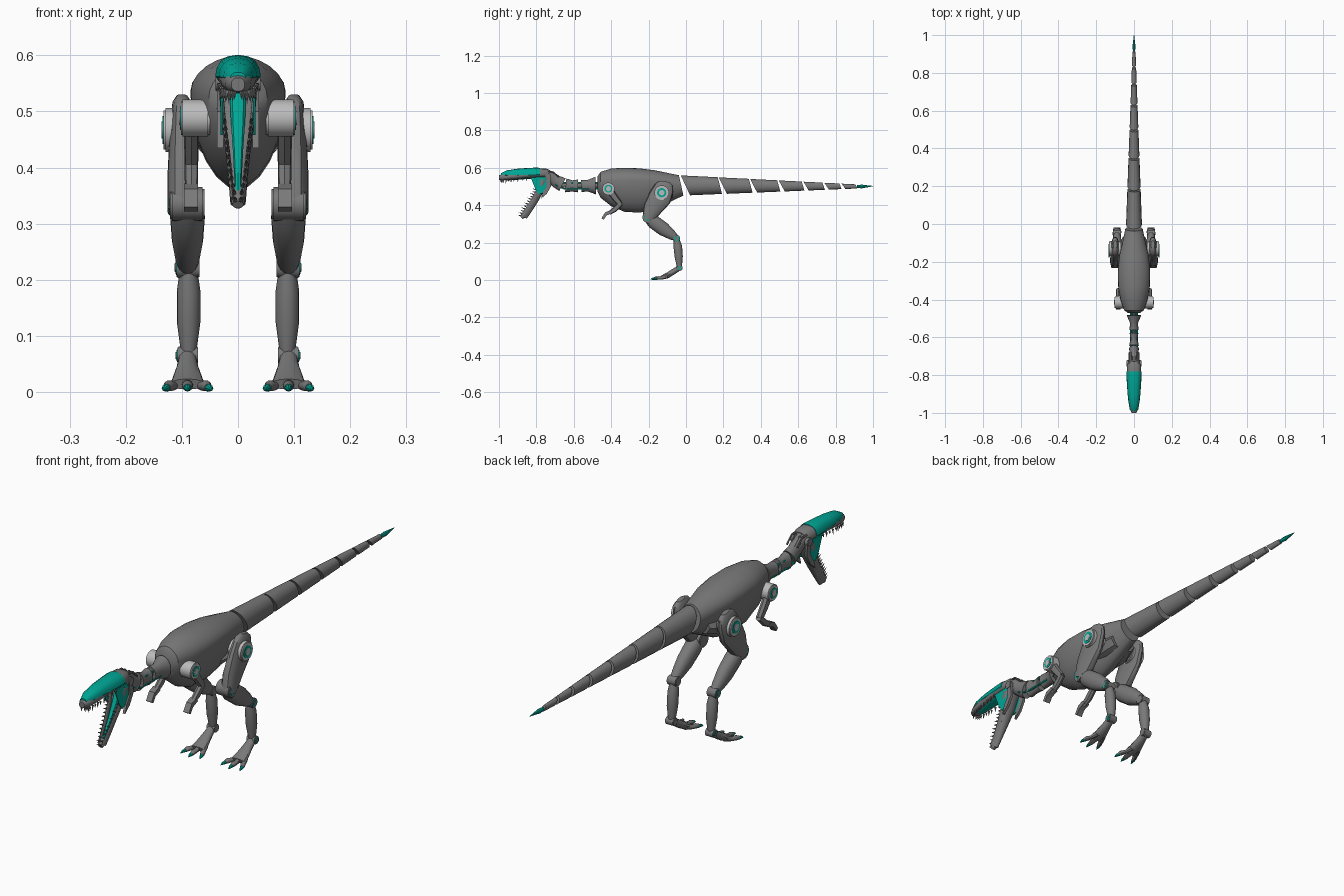
import bpy, bmesh, math
from mathutils import Vector, Matrix


def colour(name, rgb):
    m = bpy.data.materials.new(name)
    m.diffuse_color = (*rgb, 1)
    return m


teal = colour("teal", (0.0, 0.38, 0.30))
dark = colour("dark_grey", (0.19, 0.19, 0.19))
light = colour("light_grey", (0.5, 0.5, 0.5))


def finish(name, bm, mat, mirror, angle=35):
    bmesh.ops.recalc_face_normals(bm, faces=bm.faces)
    me = bpy.data.meshes.new(name)
    bm.to_mesh(me)
    bm.free()
    ob = bpy.data.objects.new(name, me)
    bpy.context.collection.objects.link(ob)
    me.materials.append(mat or dark)
    bpy.ops.object.select_all(action='DESELECT')
    ob.select_set(True)
    bpy.context.view_layer.objects.active = ob
    bpy.ops.object.shade_smooth_by_angle(angle=math.radians(angle))
    if mirror:
        ob.modifiers.new("mirror", 'MIRROR')
    return ob


def tube(name, secs, mat=None, mirror=False, n=16, p=1.0, flat=False):
    """Loft of sections (x, y, z, half width, up, down, slant) running along y/z."""
    bm = bmesh.new()
    rings = []
    for i, sec in enumerate(secs):
        x, y, z, rx, up = sec[:5]
        down = sec[5] if len(sec) > 5 else up
        slant = sec[6] if len(sec) > 6 else 0
        a, b = secs[max(i - 1, 0)], secs[min(i + 1, len(secs) - 1)]
        t = Vector((1, 0)) if flat else Vector((b[1] - a[1], b[2] - a[2])).normalized()
        ring = []
        for k in range(n):
            ang = 2 * math.pi * k / n
            c, s = math.cos(ang), math.sin(ang)
            h = s * (up if s > 0 else down)
            w = rx * math.copysign(abs(c) ** p, c)
            ring.append(bm.verts.new((x + w, y - t[1] * h - slant * s, z + t[0] * h)))
        rings.append(ring)
    for r0, r1 in zip(rings, rings[1:]):
        for k in range(n):
            bm.faces.new((r0[k], r0[(k + 1) % n], r1[(k + 1) % n], r1[k]))
    bm.faces.new(rings[0])
    bm.faces.new(rings[-1])
    return finish(name, bm, mat, mirror)


def plate(name, pts, x0, x1, mat=None):
    """Side profile (y, z) extruded across x, mirrored."""
    bm = bmesh.new()
    f = bm.faces.new([bm.verts.new((x0, y, z)) for y, z in pts])
    g = bmesh.ops.extrude_face_region(bm, geom=[f])['geom']
    bmesh.ops.translate(bm, verts=[v for v in g if isinstance(v, bmesh.types.BMVert)], vec=(x1 - x0, 0, 0))
    return finish(name, bm, mat, True)


def disc(name, y, z, r, x0, x1, mat=None):
    bm = bmesh.new()
    m = Matrix.Translation(((x0 + x1) / 2, y, z)) @ Matrix.Rotation(math.pi / 2, 4, 'Y')
    bmesh.ops.create_cone(bm, cap_ends=True, segments=24, radius1=r, radius2=r, depth=x1 - x0, matrix=m)
    caps = [e for f in bm.faces if len(f.verts) > 4 for e in f.edges]
    bmesh.ops.bevel(bm, geom=caps, offset=r * 0.1, segments=2, affect='EDGES')
    return finish(name, bm, mat, True)


def joint(name, y, z, r, x0, x1, mat=None):
    disc(name, y, z, r, x0, x1, mat)
    disc(name + "_ring", y, z, r * 0.7, x0 + 0.001, x1 + 0.0015, teal)
    disc(name + "_hub", y, z, r * 0.42, x0 + 0.001, x1 + 0.003, mat)


def teeth(name, path, d, count):
    """Row of cones along a (x, y, z) polyline, pointing along d."""
    bm = bmesh.new()
    rot = Vector(d).to_track_quat('Z', 'Y').to_matrix().to_4x4()
    for i in range(count):
        f = i / (count - 1) * (len(path) - 1)
        k = min(int(f), len(path) - 2)
        pos = Vector(path[k]).lerp(Vector(path[k + 1]), f - k)
        h = 0.024 if i % 2 else 0.017
        bmesh.ops.create_cone(bm, cap_ends=True, segments=6, radius1=0.0042, radius2=0, depth=h,
                              matrix=Matrix.Translation(pos + Vector(d).normalized() * h * 0.35) @ rot)
    finish(name, bm, None, True)


# Egg-shaped body: y, top, bottom, widest height, half width
body = [(-.472, .555, .47, .515, .03), (-.457, .578, .44, .525, .052), (-.40, .596, .395, .53, .072),
        (-.33, .60, .365, .535, .084), (-.25, .597, .36, .535, .085), (-.17, .587, .375, .53, .078),
        (-.10, .573, .41, .52, .062), (-.026, .56, .452, .507, .046)]
tube("body", [(0, y, w, r, t - w, w - b, .012 if y > -.05 else 0) for y, t, b, w, r in body],
     n=24, p=1.15, flat=True)
tube("pelvis", [(0, -.2, .44, .07, .04), (0, -.13, .45, .085, .04), (0, -.07, .465, .06, .035)], n=8, flat=True)

# Tail segments with slanted ends
cuts = [-.015, .185, .35, .5, .63, .74, .83, .915]


def tail_section(y, slant):
    f = max(0, 1 - y)
    return (0, y, .5 + .006 * f, .005 + .037 * f, .007 + .046 * f, .007 + .046 * f, slant * (.3 + .7 * f))


for i, (a, b) in enumerate(zip(cuts, cuts[1:])):
    tube(f"tail_segment_{i + 1}", [tail_section(a + .012, .025), tail_section((a + b) / 2, .018),
                                   tail_section(b - .004, .013)], flat=True)
tube("tail_tip", [(0, .915, .5, .006, .008), (0, .94, .5, .008, .010), (0, 1.0, .502, .001, .001)], teal, n=8)

# Neck: flared collars on a thin core with cables
tube("neck_collar_rear", [(0, -.56, .503, .024, .032), (0, -.525, .504, .021, .031), (0, -.483, .505, .038, .047)])
tube("neck_collar_middle", [(0, -.643, .506, .026, .037), (0, -.61, .503, .018, .030), (0, -.578, .503, .023, .034)])
tube("neck_collar_front", [(0, -.742, .562, .030, .028), (0, -.715, .543, .025, .032), (0, -.69, .525, .022, .034),
                           (0, -.66, .51, .026, .038)])
tube("neck_core", [(0, -.72, .545, .012, .014), (0, -.66, .507, .012, .014), (0, -.45, .505, .012, .014)], n=10)
for i, (x, dz) in enumerate([(.017, -.02), (.013, .012)]):
    tube(f"neck_cable_{i + 1}", [(x, -.70, .53 + dz, .004, .004), (x, -.65, .507 + dz, .004, .004),
                                 (x, -.45, .507 + dz, .004, .004)], teal, True, n=8)
for i, x in enumerate((.01, .024)):
    tube(f"nape_rod_{i + 1}", [(x, -.76, .582, .004, .004), (x, -.71, .578, .004, .004), (x, -.68, .55, .004, .004)],
         None, True, n=6)

# Upper skull and teal crown
tube("upper_jaw", [(0, -1.0, .548, .012, .012, .012), (0, -.98, .55, .023, .018, .017), (0, -.93, .555, .031, .026, .019),
                   (0, -.86, .56, .036, .032, .016), (0, -.79, .563, .039, .034, .014), (0, -.745, .565, .036, .03, .018),
                   (0, -.728, .567, .024, .02, .016)], p=.7, flat=True)
tube("crown_plate", [(0, -.99, .558, .014, .012, .003), (0, -.96, .561, .026, .025, .004),
                     (0, -.90, .562, .034, .033, .008), (0, -.84, .562, .038, .0375, .010),
                     (0, -.795, .563, .0405, .038, .010), (0, -.78, .563, .0405, .036, .010)],
     teal, p=.8, flat=True)
tube("palate", [(0, -.96, .536, .012, .004), (0, -.86, .543, .022, .004), (0, -.77, .55, .026, .004)], teal, n=8, flat=True)
teeth("upper_teeth", [(.006, -.99, .535), (.02, -.975, .534), (.028, -.92, .538), (.034, -.83, .548)], (0, -.15, -1), 13)

# Open lower jaw: floor, side rails, tongue strip and cheeks
jaw = [(-.868, .338, .010), (-.842, .375, .013), (-.81, .425, .018), (-.782, .475, .025), (-.758, .535, .030)]
tube("lower_jaw_floor", [(0, y + .006, z - .004, w, .006, .012) for y, z, w in jaw])
tube("lower_jaw_rail", [(w, y - .004, z + .002, .004, .014) for y, z, w in jaw], None, True, n=8, p=.6)
tube("lower_jaw_tip", [(0, -.88, .334, .010, .008), (0, -.868, .342, .013, .013), (0, -.852, .362, .013, .010)], n=12)
tube("tongue_strip", [(0, y - .006, z + .004, w * .5, .006) for y, z, w in jaw], teal, n=8)
plate("cheek_plate", [(-.83, .548), (-.74, .553), (-.733, .51), (-.745, .475), (-.785, .458), (-.805, .485)],
      .027, .031, teal)
plate("jaw_hinge_bar", [(-.748, .565), (-.725, .56), (-.722, .50), (-.745, .46), (-.775, .435), (-.765, .47), (-.745, .50)],
      .026, .037)
disc("jaw_hinge", -.738, .553, .017, .02, .040)
teeth("lower_teeth", [(.005, -.885, .343), (.013, -.86, .39), (.019, -.828, .437), (.024, -.802, .482)], (0, -1, .4), 12)

# Small arms
joint("shoulder", -.415, .488, .033, .05, .102, light)
tube("upper_arm", [(.083, -.352, .405, .012, .014), (.083, -.38, .44, .013, .017), (.083, -.415, .488, .013, .02)],
     None, True, n=8, p=.5)
tube("forearm", [(.083, -.41, .358, .010, .010), (.083, -.38, .378, .012, .014), (.083, -.348, .41, .012, .013)],
     None, True, n=8, p=.5)
plate("hand", [(-.405, .372), (-.393, .358), (-.425, .345), (-.44, .322), (-.452, .330), (-.432, .362)], .071, .096)

# Thighs, knees and shins
tube("thigh", [(.1, -.205, .322, .026, .03), (.1, -.18, .38, .026, .05), (.1, -.14, .44, .023, .062),
               (.1, -.118, .49, .020, .054), (.1, -.112, .515, .017, .042), (.1, -.11, .527, .010, .022)],
     None, True, n=16, p=.75)
joint("hip", -.13, .467, .039, .07, .133, light)
joint("knee", -.203, .335, .030, .06, .121)
tube("shin", [(.09, -.21, .34, .028, .024), (.09, -.175, .312, .031, .037), (.09, -.12, .272, .028, .037),
              (.09, -.075, .24, .022, .026), (.09, -.05, .222, .016, .016)], None, True, p=.85)
joint("ankle", -.05, .222, .019, .069, .110)
tube("lower_leg", [(.088, -.05, .215, .016, .016), (.088, -.044, .18, .021, .023), (.088, -.039, .125, .021, .022),
                   (.088, -.035, .065, .013, .013)], None, True)
joint("heel", -.034, .065, .016, .071, .108)

# Feet with three clawed toes
tube("foot", [(.09, -.13, .014, .032, .010), (.09, -.10, .024, .027, .015), (.09, -.065, .046, .019, .015),
              (.09, -.034, .066, .015, .014)], None, True, n=12)
for i, d in enumerate((-1, 0, 1)):
    y = -.012 if d == 0 else 0
    tube(f"toe_{i + 1}", [(.09 + d * .037, y - .158, .008, .007, .007), (.09 + d * .033, y - .145, .011, .010, .010),
                          (.09 + d * .025, y - .125, .011, .009, .008), (.09 + d * .015, y - .10, .02, .011, .012)],
         None, True, n=10)
    tube(f"claw_{i + 1}", [(.09 + d * .043, y - .178, .003, .001, .001), (.09 + d * .040, y - .166, .007, .006, .006),
                           (.09 + d * .036, y - .152, .008, .0075, .0075)], teal, True, n=8)
